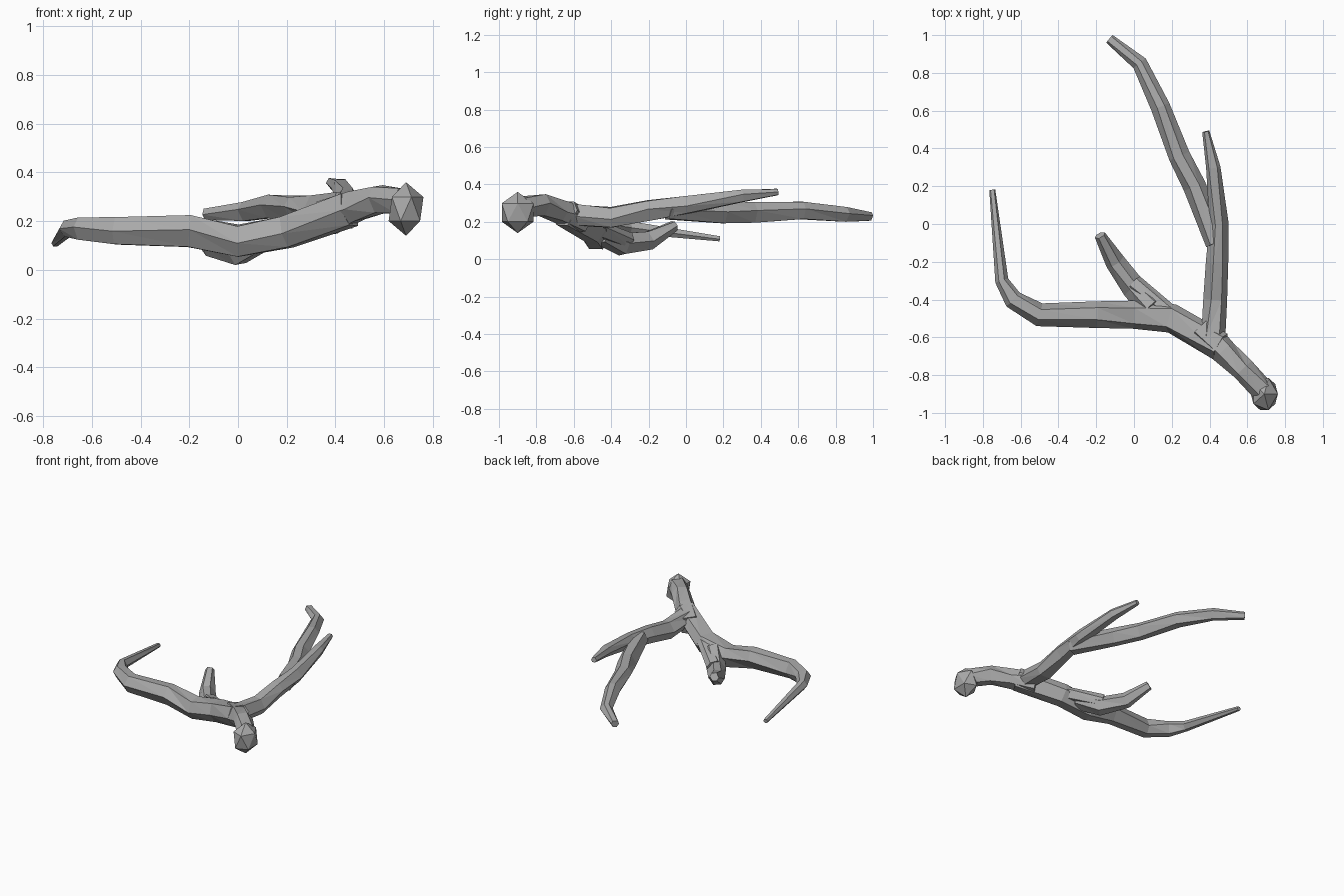
import bpy
import bmesh
import math
import random
from mathutils import Matrix, Vector

random.seed(4)
default_cube = bpy.data.objects.get("Cube")
if default_cube:
    bpy.data.objects.remove(default_cube)

colour = (0.4, 0.4, 0.4, 1)
grey = bpy.data.materials.new("antler grey")
grey.use_nodes = True
grey.diffuse_color = colour
grey.node_tree.nodes["Principled BSDF"].inputs["Base Color"].default_value = colour


def finish(name, bm):
    """Turn a bmesh into a flat-shaded grey object."""
    bmesh.ops.recalc_face_normals(bm, faces=bm.faces)
    mesh = bpy.data.meshes.new(name)
    bm.to_mesh(mesh)
    bm.free()
    mesh.materials.append(grey)
    obj = bpy.data.objects.new(name, mesh)
    bpy.context.collection.objects.link(obj)


def direction(points, i):
    """Average direction of the path at one of its points."""
    before = points[max(i - 1, 0)]
    here = points[i]
    after = points[min(i + 1, len(points) - 1)]
    return ((here - before).normalized() + (after - here).normalized()).normalized()


def limb(name, path, start_radius, end_radius, sides=6):
    """Faceted, slightly uneven tube that narrows faster towards its end."""
    bm = bmesh.new()
    points = [Vector(p) for p in path]
    rings = []
    for i, point in enumerate(points):
        along = direction(points, i)
        across = along.cross(Vector((0, 0, 1))).normalized()
        up = across.cross(along)
        taper = (i / (len(points) - 1)) ** 2.5
        radius = start_radius + (end_radius - start_radius) * taper
        ring = []
        for k in range(sides):
            angle = math.tau * k / sides + random.uniform(-0.2, 0.2)
            offset = across * math.cos(angle) + up * math.sin(angle)
            ring.append(bm.verts.new(point + offset * radius * 1.07))
        rings.append(ring)
    for lower, upper in zip(rings, rings[1:]):
        for k in range(sides):
            n = (k + 1) % sides
            bm.faces.new((lower[k], lower[n], upper[k]))
            bm.faces.new((lower[n], upper[n], upper[k]))
    bm.faces.new(rings[0])
    bm.faces.new(rings[-1])
    finish(name, bm)


# Swollen knob at the base
knob = bmesh.new()
placing = Matrix.LocRotScale(Vector((0.69, -0.9, 0.25)), None, Vector((0.08, 0.1, 0.11)))
bmesh.ops.create_icosphere(knob, subdivisions=1, radius=1, matrix=placing)
finish("base_knob", knob)

# Stem from the knob to the fork
limb("base_stem", [
    (0.68, -0.88, 0.28), (0.58, -0.77, 0.29),
    (0.48, -0.68, 0.26), (0.36, -0.56, 0.21)], 0.058, 0.075)

# Long beam sweeping to one side, then bending back
limb("right_beam", [
    (0.46, -0.65, 0.25), (0.2, -0.5, 0.16), (0, -0.48, 0.12),
    (-0.2, -0.48, 0.16), (-0.5, -0.48, 0.16), (-0.64, -0.4, 0.17),
    (-0.7, -0.3, 0.17), (-0.75, 0.18, 0.11)], 0.073, 0.015)

# Short tine curling out from under the side beam
limb("short_tine", [
    (0.1, -0.45, 0.14), (0, -0.34, 0.08), (-0.1, -0.2, 0.1),
    (-0.18, -0.06, 0.18)], 0.062, 0.028)

# Web between the side beam and the short tine
limb("tine_web", [
    (0.32, -0.54, 0.2), (0.18, -0.46, 0.16), (0, -0.32, 0.1)], 0.04, 0.05)

# Beam running backwards to a short prong
limb("back_beam", [
    (0.42, -0.6, 0.24), (0.43, -0.4, 0.22), (0.44, -0.2, 0.26),
    (0.45, 0, 0.29), (0.42, 0.3, 0.34), (0.38, 0.49, 0.36)], 0.06, 0.018)

# Long tine curving inwards at the rear
limb("rear_tine", [
    (0.44, -0.1, 0.27), (0.32, 0.2, 0.25), (0.24, 0.36, 0.25),
    (0.14, 0.62, 0.26), (0.03, 0.85, 0.24), (-0.13, 0.98, 0.23)], 0.058, 0.025)
